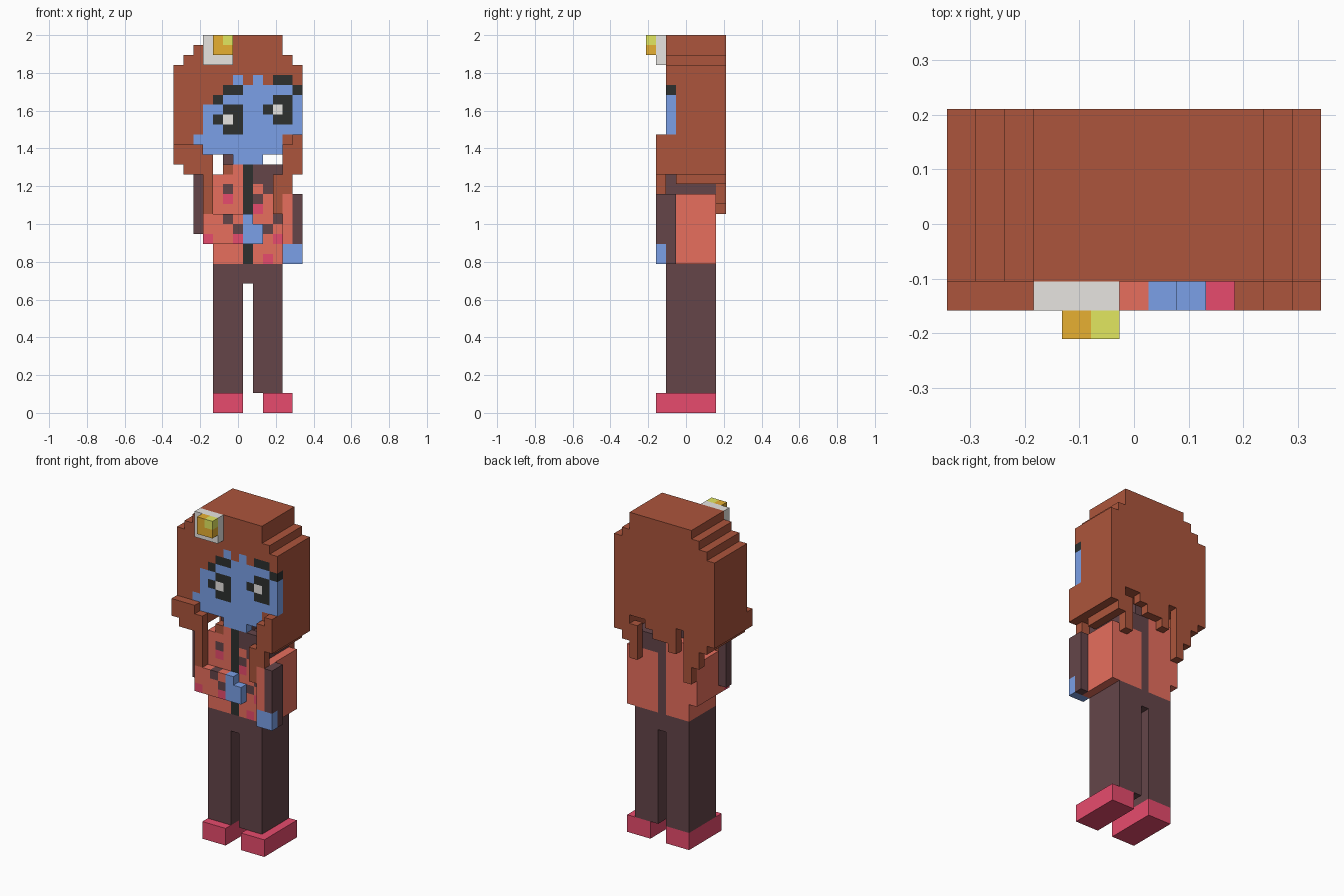
import bpy
import bmesh

if "Cube" in bpy.data.objects:
    bpy.data.objects.remove(bpy.data.objects["Cube"], do_unlink=True)

U = 2 / 38  # edge length of one block


def srgb(c):
    c /= 255
    return c / 12.92 if c < 0.04045 else ((c + 0.055) / 1.055) ** 2.4


def material(name, r, g, b):
    col = (srgb(r), srgb(g), srgb(b), 1)
    m = bpy.data.materials.new(name)
    m.use_nodes = True
    m.diffuse_color = col
    bsdf = m.node_tree.nodes["Principled BSDF"]
    bsdf.inputs["Base Color"].default_value = col
    bsdf.inputs["Roughness"].default_value = 0.9
    return m


MATS = {
    "h": material("hair_brown", 172, 85, 60),
    "b": material("skin_blue", 136, 177, 255),
    "r": material("jacket_red", 255, 123, 104),
    "p": material("shoe_pink", 255, 84, 121),
    "d": material("trouser_maroon", 101, 69, 73),
    "k": material("black", 45, 48, 47),
    "w": material("white", 253, 251, 247),
    "g": material("gold", 255, 195, 57),
    "y": material("yellow", 250, 255, 107),
}


def pos(i, j, k):
    """Block grid to world position."""
    return ((i - 6.5) * U, (j - 4) * U, k * U)


def finish(name, bm, keys):
    me = bpy.data.meshes.new(name)
    bm.to_mesh(me)
    bm.free()
    for key in keys:
        me.materials.append(MATS[key])
    ob = bpy.data.objects.new(name, me)
    bpy.context.collection.objects.link(ob)
    return ob


def box(name, key, x, y, z):
    """Box over the block ranges x, y, z (end exclusive)."""
    bm = bmesh.new()
    bmesh.ops.create_cube(bm, size=1)
    lo, hi = pos(x[0], y[0], z[0]), pos(x[1], y[1], z[1])
    for v in bm.verts:
        v.co = [lo[a] if v.co[a] < 0 else hi[a] for a in range(3)]
    return finish(name, bm, key)


def slab(name, rows, x0, y, top):
    """Layer of coloured blocks from text rows, top row first; dots are empty."""
    keys = sorted(set("".join(rows)) - {"."})
    cells = {(x0 + c, top - r): ch for r, row in enumerate(rows)
             for c, ch in enumerate(row) if ch != "."}
    bm = bmesh.new()
    for (i, k), ch in cells.items():
        a, b = y
        quads = [[(i, a, k), (i + 1, a, k), (i + 1, a, k + 1), (i, a, k + 1)],
                 [(i, b, k), (i, b, k + 1), (i + 1, b, k + 1), (i + 1, b, k)]]
        if (i - 1, k) not in cells:
            quads.append([(i, a, k), (i, a, k + 1), (i, b, k + 1), (i, b, k)])
        if (i + 1, k) not in cells:
            quads.append([(i + 1, a, k), (i + 1, b, k), (i + 1, b, k + 1), (i + 1, a, k + 1)])
        if (i, k - 1) not in cells:
            quads.append([(i, a, k), (i, b, k), (i + 1, b, k), (i + 1, a, k)])
        if (i, k + 1) not in cells:
            quads.append([(i, a, k + 1), (i + 1, a, k + 1), (i + 1, b, k + 1), (i, b, k + 1)])
        for q in quads:
            f = bm.faces.new([bm.verts.new(pos(*p)) for p in q])
            f.material_index = keys.index(ch)
    bmesh.ops.remove_doubles(bm, verts=bm.verts, dist=U / 100)
    return finish(name, bm, keys)


# Legs, hips and shoes
for side, leg, shoe in (("right", 4, 4), ("left", 8, 9)):
    box(side + "_leg", "d", (leg, leg + 3), (2, 7), (2, 13))
    box(side + "_shoe", "p", (shoe, shoe + 3), (1, 7), (0, 2))
box("hips", "d", (4, 11), (2, 7), (13, 15))

# Jacket
slab("jacket_front", [
    ".hrkddd",
    "rrrkddd",
    "rdrkrdd",
    "rprkdrd",
    "rrrkprd",
    "rrrkrrd",
    "rrrkrdr",
    "rrrkdrp",
    "rrrkrrr",
    "rrrkrpr"], 4, (2, 3), 24)
box("jacket_core", "r", (4, 11), (3, 6), (15, 22))
slab("jacket_back", ["rrrdrrr"] * 7, 4, (6, 7), 21)
slab("shoulders", ["rrrdddd"] * 2, 4, (3, 7), 23)
box("neck", "d", (5, 8), (3, 6), (24, 26))

# Right arm, folded across the front
box("right_upper_arm", "r", (3, 4), (3, 7), (17, 22))
box("right_elbow", "r", (3, 4), (2, 3), (17, 20))
slab("right_forearm", ["rrdr", "rrrd", "prrp"], 3, (1, 2), 19)
slab("right_hand", ["b.", "bb", "bb"], 7, (1, 2), 19)
box("right_sleeve_edge", "d", (2, 3), (2, 3), (18, 24))

# Left arm, hanging
box("left_upper_arm", "r", (11, 12), (3, 7), (15, 22))
box("left_forearm", "r", (11, 12), (1, 3), (17, 22))
box("left_cuff", "r", (11, 12), (2, 3), (15, 17))
box("left_sleeve", "d", (12, 13), (1, 3), (17, 22))
box("left_sleeve_end", "d", (12, 13), (2, 3), (15, 17))
box("left_hand", "b", (11, 13), (1, 2), (15, 17))

# Face with the front of the hair
slab("face", [
    "...hhhhhhhh..",
    "..hhhhhhhhh..",
    ".hhhhhhhhhhh.",
    "hhhhhhhhhhhhh",
    "hhhhhhbhbhkkh",
    "hhhhhkkbbbbbk",
    "hhhhkbbbbbkkb",
    "hhhbbkkbbkwkb",
    "hhhbkwkbbbkkb",
    "hhhbbkkbbbbbb",
    "hhbbbbbbbbbhh",
    "hhhbbbbbbbbhh",
    "hhh...bbb..hh",
    ".hh........hh"], 0, (2, 3), 37)

# Hair volume, stepped at the top
box("hair_main", "h", (0, 13), (3, 8), (26, 35))
box("hair_step_low", "h", (1, 12), (3, 8), (35, 36))
box("hair_step_mid", "h", (2, 11), (3, 8), (36, 37))
box("hair_crown", "h", (3, 11), (3, 8), (37, 38))
box("hair_left_side", "h", (11, 13), (3, 8), (24, 26))
box("hair_left_fringe", "h", (11, 12), (3, 8), (23, 24))
box("hair_right_side", "h", (0, 3), (3, 8), (25, 26))
box("hair_right_fringe", "h", (1, 3), (3, 8), (24, 25))

# Uneven strands along the back
slab("hair_back_strands", [
    ".h.hhhh..",
    ".h.hhh..h",
    "hh.h....h",
    "hh......h",
    ".h......h",
    ".h......."], 2, (7, 8), 25)

# Front locks
slab("right_front_lock", [
    "hhh.",
    "hhhh",
    ".hhh",
    "...h",
    "...h",
    "...h",
    "...h"], 0, (1, 2), 26)
slab("left_front_lock", [
    "..h",
    ".hh",
    ".hh",
    ".hh",
    "hh.",
    "hh.",
    "h..",
    "h.."], 10, (1, 2), 27)

# Hair ornament
box("ornament_base", "w", (3, 6), (1, 2), (35, 38))
slab("ornament_gem", ["gy", "gg"], 4, (0, 1), 37)
